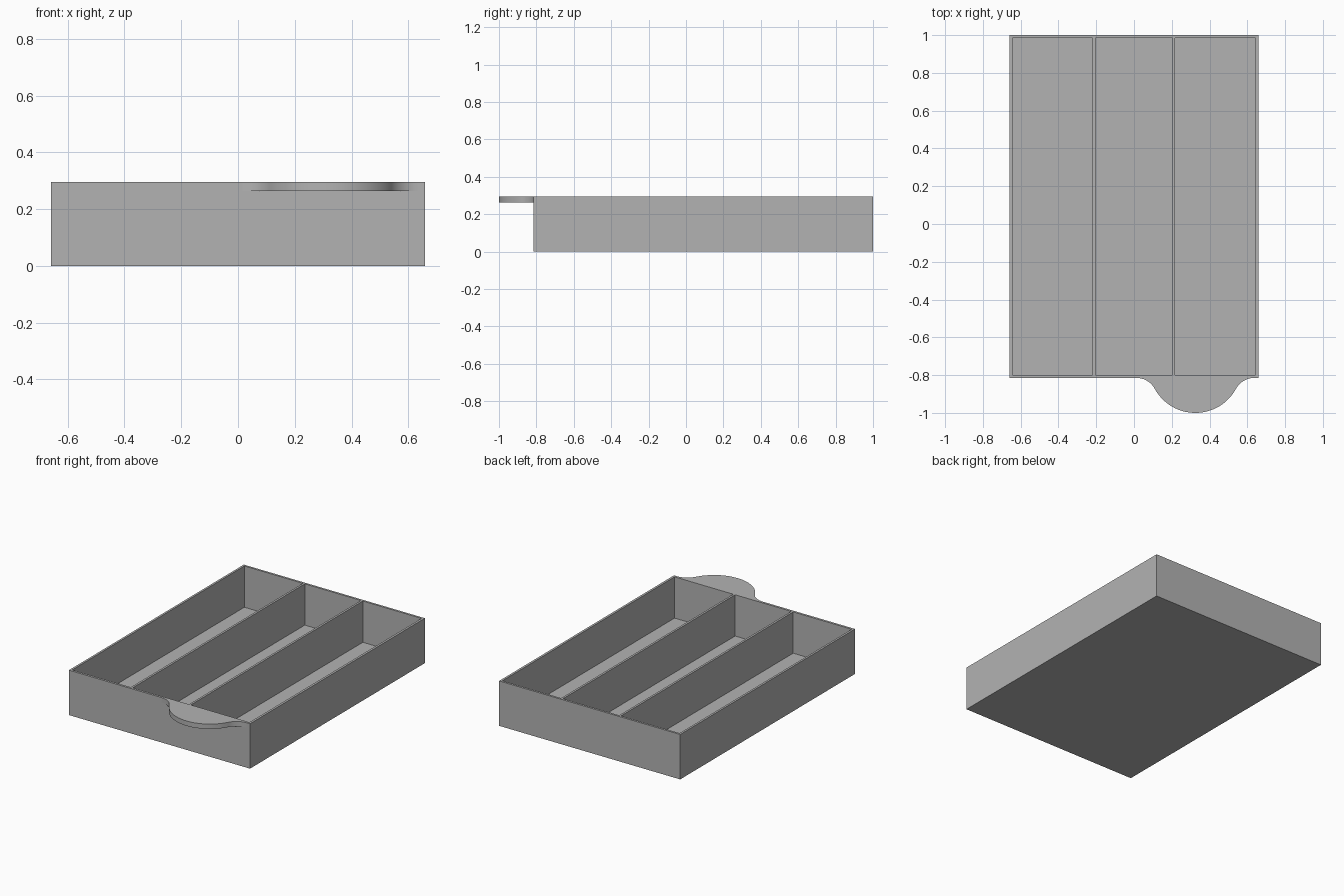
import bpy, bmesh, math

if "Cube" in bpy.data.objects:
    bpy.data.objects.remove(bpy.data.objects["Cube"])

HEIGHT, FLOOR = 0.295, 0.024
XS = [-0.658, -0.644, -0.219, -0.205, 0.203, 0.217, 0.643, 0.658]
YS = [-0.815, -0.80, 0.986, 1.0]

grey = bpy.data.materials.new("grey_plastic")
grey.diffuse_color = (0.45, 0.45, 0.45, 1)
grey.use_nodes = True
grey.node_tree.nodes["Principled BSDF"].inputs["Base Color"].default_value = grey.diffuse_color


def add_object(name, bm):
    bmesh.ops.recalc_face_normals(bm, faces=bm.faces)
    mesh = bpy.data.meshes.new(name)
    bm.to_mesh(mesh)
    bm.free()
    mesh.materials.append(grey)
    obj = bpy.data.objects.new(name, mesh)
    bpy.context.collection.objects.link(obj)
    return obj


# Tray: rim grid, with three pockets pushed down and an outer skirt closed below
bm = bmesh.new()
grid = [[bm.verts.new((x, y, HEIGHT)) for y in YS] for x in XS]
pockets = []
for i in range(len(XS) - 1):
    for j in range(len(YS) - 1):
        face = bm.faces.new((grid[i][j], grid[i + 1][j],
                             grid[i + 1][j + 1], grid[i][j + 1]))
        if j == 1 and i in (1, 3, 5):
            pockets.append(face)
rim_edges = [e for e in bm.edges if e.is_boundary]
floors = bmesh.ops.extrude_discrete_faces(bm, faces=pockets)["faces"]
for face in floors:
    for v in face.verts:
        v.co.z = FLOOR
skirt = bmesh.ops.extrude_edge_only(bm, edges=rim_edges)["geom"]
for v in skirt:
    if isinstance(v, bmesh.types.BMVert):
        v.co.z = 0
base_edges = [e for e in bm.edges if all(v.co.z == 0 for v in e.verts)]
bmesh.ops.contextual_create(bm, geom=base_edges)
add_object("tray", bm)

# Handle: round tab blended into the front wall by two concave fillets
CX, FRONT, R, r = 0.325, -0.815, 0.245, 0.11
cy, fy = -1 + R, FRONT - r
dx = math.sqrt((R + r) ** 2 - (cy - fy) ** 2)
tilt = math.atan2(cy - fy, dx)
half = []                                   # offsets from the handle centre line
for k in range(13):                         # fillet, from the wall outwards
    a = math.pi / 2 + (math.pi / 2 - tilt) * k / 12
    half.append((dx + r * math.cos(a), fy + r * math.sin(a)))
for k in range(1, 21):                      # round end, to its tip
    a = -tilt - (math.pi / 2 - tilt) * k / 20
    half.append((R * math.cos(a), cy + R * math.sin(a)))
outline = [(CX + x, y) for x, y in half] + [(CX - x, y) for x, y in half[-2::-1]]

bm = bmesh.new()
top = bm.faces.new([bm.verts.new((x, y, HEIGHT)) for x, y in outline])
under = bmesh.ops.extrude_face_region(bm, geom=[top], use_keep_orig=True)["geom"]
for v in under:
    if isinstance(v, bmesh.types.BMVert):
        v.co.z = 0.263
handle = add_object("handle", bm)
bpy.context.view_layer.objects.active = handle
handle.select_set(True)
bpy.ops.object.shade_smooth_by_angle(angle=math.radians(30))
